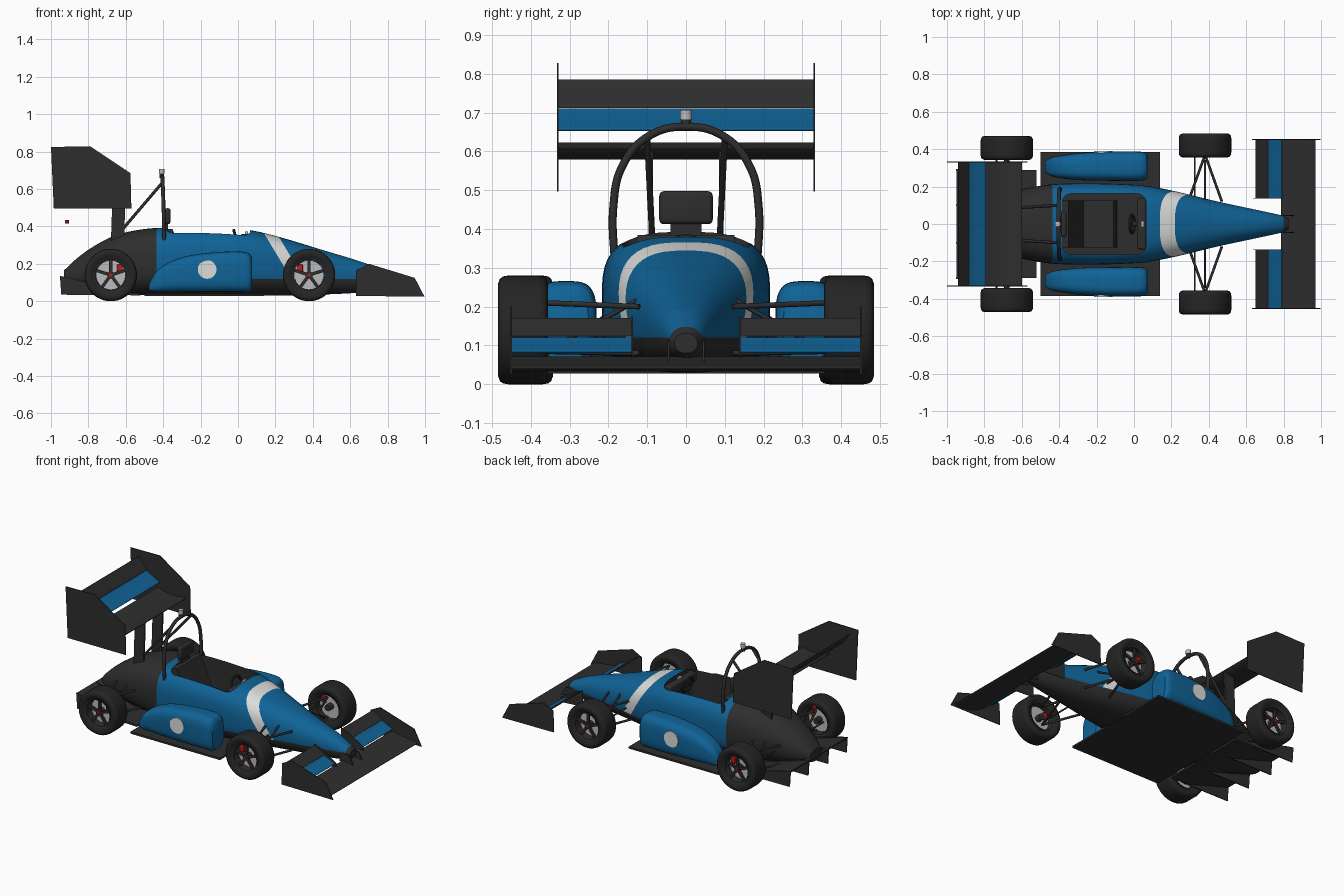
import bpy, bmesh, math
from mathutils import Vector, Matrix

if "Cube" in bpy.data.objects:
    bpy.data.objects.remove(bpy.data.objects["Cube"])

def material(name, r, g, b):
    m = bpy.data.materials.new(name)
    m.diffuse_color = (r, g, b, 1)
    m.use_nodes = True
    m.node_tree.nodes["Principled BSDF"].inputs["Base Color"].default_value = m.diffuse_color
    return m

BLUE = material("blue paint", 0.005, 0.125, 0.31)
CARBON = material("dark carbon", 0.027, 0.027, 0.027)
TYRE = material("tyre rubber", 0.018, 0.018, 0.018)
WHITE = material("white paint", 0.72, 0.72, 0.70)
SILVER = material("silver metal", 0.5, 0.5, 0.52)
RED = material("red", 0.55, 0.01, 0.01)

def finish(bm, name, mats, smooth=True):
    bmesh.ops.recalc_face_normals(bm, faces=bm.faces)
    me = bpy.data.meshes.new(name)
    bm.to_mesh(me)
    bm.free()
    ob = bpy.data.objects.new(name, me)
    bpy.context.collection.objects.link(ob)
    for m in mats:
        me.materials.append(m)
    if smooth:
        shade(ob)
    return ob

def select(ob):
    bpy.ops.object.select_all(action='DESELECT')
    ob.select_set(True)
    bpy.context.view_layer.objects.active = ob

def shade(ob):
    select(ob)
    bpy.ops.object.shade_smooth_by_angle(angle=math.radians(35))

def prism(name, pts, y0, y1, mat):
    """Side profile (x, z) extruded across y."""
    bm = bmesh.new()
    f = bm.faces.new([bm.verts.new((x, y0, z)) for x, z in pts])
    r = bmesh.ops.extrude_face_region(bm, geom=[f])
    bmesh.ops.translate(bm, vec=(0, y1 - y0, 0), verts=[v for v in r['geom'] if isinstance(v, bmesh.types.BMVert)])
    return finish(bm, name, [mat])

def box(name, c, size, mat, bevel=0.0, rot=None):
    bm = bmesh.new()
    bmesh.ops.create_cube(bm, size=1, matrix=Matrix.Diagonal((*size, 1)))
    if bevel:
        bmesh.ops.bevel(bm, geom=bm.edges[:], offset=bevel, segments=3, affect='EDGES', profile=0.5)
    bm.transform(Matrix.Translation(c) @ (rot or Matrix()))
    return finish(bm, name, [mat])

def rod(name, p, q, r, mat, n=12):
    p, q = Vector(p), Vector(q)
    m = Matrix.Translation((p + q) / 2) @ (q - p).to_track_quat('Z', 'Y').to_matrix().to_4x4()
    bm = bmesh.new()
    bmesh.ops.create_cone(bm, cap_ends=True, segments=n, radius1=r, radius2=r, depth=(q - p).length, matrix=m)
    return finish(bm, name, [mat])

def lathe(name, c, ring, mat, n=48):
    """Closed (radius, y) ring turned about the axle."""
    bm = bmesh.new()
    rows = [[bm.verts.new((c[0] + r * math.cos(a), c[1] + y, c[2] + r * math.sin(a))) for r, y in ring]
            for a in (2 * math.pi * i / n for i in range(n))]
    k = len(ring)
    for i in range(n):
        for j in range(k):
            A, B = rows[i], rows[(i + 1) % n]
            bm.faces.new((A[j], A[(j + 1) % k], B[(j + 1) % k], B[j]))
    return finish(bm, name, [mat])

def loft(stations, steps=5, n=48):
    """Superellipse sections (x, y, half width, bottom, top, power), splined along x."""
    bm, rows = bmesh.new(), []
    S = [stations[0]] + stations + [stations[-1]]
    fine = []
    for i in range(1, len(S) - 2):
        for t in (k / steps for k in range(steps)):
            s = []
            for a, b, c, d, x0, x1, x2, x3 in zip(S[i-1], S[i], S[i+1], S[i+2], *([S[i+j][0]] * 6 for j in (-1, 0, 1, 2))):
                h = x2 - x1
                m1, m2 = (c - a) / (x2 - x0) * h, (d - b) / (x3 - x1) * h
                s.append((2*t**3-3*t*t+1)*b + (t**3-2*t*t+t)*m1 + (3*t*t-2*t**3)*c + (t**3-t*t)*m2)
            fine.append([S[i][0] + t * (S[i+1][0] - S[i][0])] + s[1:])
    fine.append(stations[-1])
    for x, y, w, z0, z1, p in fine:
        row = []
        for k in range(n):
            a = 2 * math.pi * (k + 0.5) / n
            c, s = math.cos(a), math.sin(a)
            row.append(bm.verts.new((x, y + w * math.copysign(abs(c) ** (2 / p), c),
                                     (z0 + z1) / 2 + (z1 - z0) / 2 * math.copysign(abs(s) ** (2 / p), s))))
        rows.append(row)
    for A, B in zip(rows, rows[1:]):
        for k in range(n):
            bm.faces.new((A[k], A[(k + 1) % n], B[(k + 1) % n], B[k]))
    bm.faces.new(rows[0])
    bm.faces.new(rows[-1])
    return bm

def foil(name, le, te, thick, sag, y0, y1, mat):
    """Curved wing section from leading to trailing edge."""
    le, te = Vector(le), Vector(te)
    up, lo = [], []
    for t in (0, 0.03, 0.12, 0.3, 0.5, 0.75, 1):
        p = le.lerp(te, t) - Vector((0, sag * 4 * t * (1 - t)))
        h = thick * (math.sqrt(t) * (1 - t) * 1.3 + 0.08)
        up.append((p.x, p.y + h))
        lo.append((p.x, p.y - h))
    return prism(name, up + lo[::-1], y0, y1, mat)

# Body shell, split along the paint lines
bm = loft([(-0.93, 0, 0.06, 0.09, 0.165, 2.4), (-0.87, 0, 0.095, 0.07, 0.222, 2.3),
           (-0.79, 0, 0.13, 0.055, 0.282, 2.3), (-0.68, 0, 0.165, 0.04, 0.343, 2.4),
           (-0.57, 0, 0.192, 0.035, 0.375, 2.6), (-0.43, 0, 0.213, 0.03, 0.392, 2.9),
           (-0.2, 0, 0.217, 0.03, 0.388, 3.4), (0, 0, 0.21, 0.03, 0.383, 3.3),
           (0.08, 0, 0.202, 0.03, 0.378, 3.0), (0.235, 0, 0.172, 0.03, 0.34, 2.7),
           (0.44, 0, 0.122, 0.035, 0.278, 2.4), (0.7, 0, 0.066, 0.05, 0.197, 2.2),
           (0.8, 0, 0.043, 0.07, 0.148, 2.2), (0.825, 0, 0.03, 0.08, 0.132, 2.2)])
slant = Vector((1, 0, 0.6)).normalized()
cuts = [((-0.435, 0, 0), (1, 0, 0)), ((0.135, 0, 0.37), slant), ((0.215, 0, 0.35), slant),
        ((0, 0, 0.12), (0, 0, 1)), ((0.8, 0, 0), (1, 0, 0))]
for co, no in cuts:
    bmesh.ops.bisect_plane(bm, geom=bm.verts[:] + bm.edges[:] + bm.faces[:], plane_co=co, plane_no=no)
for f in bm.faces:
    c = f.calc_center_median()
    d = (c - Vector((0.135, 0, 0.37))).dot(slant)
    d2 = (c - Vector((0.215, 0, 0.35))).dot(slant)
    f.material_index = 1 if c.x < -0.435 or c.z < 0.12 or c.x > 0.8 else 2 if d > 0 > d2 else 0
body = finish(bm, "body_shell", [BLUE, CARBON, WHITE], False)

# Cockpit opening
bm = bmesh.new()
bmesh.ops.create_cube(bm, size=1, matrix=Matrix.Translation((-0.16, 0, 0.36)) @ Matrix.Diagonal((0.45, 0.325, 0.5, 1)))
bmesh.ops.bevel(bm, geom=[e for e in bm.edges if abs(e.verts[0].co.z - e.verts[1].co.z) > 0.1],
                offset=0.05, segments=5, affect='EDGES', profile=0.5)
for f in bm.faces:
    f.material_index = 1
cutter = finish(bm, "cockpit_cutter", [BLUE, CARBON, WHITE], False)
cutter.hide_render = True
mod = body.modifiers.new("cockpit", 'BOOLEAN')
mod.object, mod.operation, mod.solver = cutter, 'DIFFERENCE', 'EXACT'
select(body)
bpy.ops.object.modifier_apply(modifier=mod.name)
bpy.data.objects.remove(cutter)
shade(body)

# Seat, headrest, dashboard and steering wheel
prism("seat", [(-0.385, 0.385), (-0.35, 0.385), (-0.27, 0.2), (-0.11, 0.19), (-0.09, 0.13), (-0.385, 0.13)], -0.125, 0.125, CARBON)
box("headrest", (-0.376, 0, 0.455), (0.03, 0.138, 0.085), CARBON, 0.012)
box("headrest_post", (-0.385, 0, 0.395), (0.02, 0.08, 0.07), CARBON)
box("dashboard", (0.04, 0, 0.33), (0.05, 0.27, 0.06), CARBON, 0.01)
box("dash_display", (0.045, 0, 0.366), (0.016, 0.03, 0.012), SILVER)
bpy.ops.mesh.primitive_torus_add(location=(-0.01, 0, 0.333), rotation=(0, math.radians(75), 0),
                                 major_radius=0.048, minor_radius=0.008, major_segments=32, minor_segments=10)
wheel = bpy.context.object
wheel.name = "steering_wheel"
wheel.data.materials.append(CARBON)
shade(wheel)
rod("steering_column", (-0.01, 0, 0.333), (0.05, 0, 0.32), 0.014, CARBON)

# Roll hoop, braces and camera
half = [(-0.395, 0.183, 0.3), (-0.397, 0.187, 0.46), (-0.4, 0.165, 0.56), (-0.403, 0.1, 0.637)]
path = half + [(-0.404, 0, 0.664)] + [(x, -y, z) for x, y, z in half[::-1]]
cu = bpy.data.curves.new("roll_hoop", 'CURVE')
cu.dimensions, cu.bevel_depth, cu.bevel_resolution, cu.use_fill_caps = '3D', 0.0105, 3, True
sp = cu.splines.new('BEZIER')
sp.bezier_points.add(len(path) - 1)
for bp, co in zip(sp.bezier_points, path):
    bp.co, bp.handle_left_type, bp.handle_right_type = co, 'AUTO', 'AUTO'
cu.materials.append(CARBON)
hoop = bpy.data.objects.new("roll_hoop", cu)
bpy.context.collection.objects.link(hoop)
select(hoop)
bpy.ops.object.convert(target='MESH')
rod("camera_base", (-0.408, 0, 0.66), (-0.408, 0, 0.685), 0.013, CARBON, 20)
rod("camera_top", (-0.408, 0, 0.682), (-0.408, 0, 0.707), 0.015, SILVER, 20)

# Floor and diffuser
box("floor", (-0.18, 0, 0.034), (0.64, 0.77, 0.012), CARBON)
prism("diffuser", [(-0.52, 0.03), (-0.65, 0.035), (-0.95, 0.125), (-0.95, 0.135), (-0.65, 0.047), (-0.52, 0.042)], -0.29, 0.29, CARBON)
for y in (-0.29, -0.1, 0.1, 0.29):
    prism("diffuser_fin", [(-0.6, 0.032), (-0.945, 0.035), (-0.952, 0.135), (-0.9, 0.125), (-0.6, 0.046)], y - 0.003, y + 0.003, CARBON)

# Wings
foil("rear_wing_main", (-0.6, 0.605), (-0.8, 0.622), 0.018, 0.024, -0.33, 0.33, CARBON)
foil("rear_wing_blue_flap", (-0.79, 0.655), (-0.885, 0.71), 0.01, 0.006, -0.33, 0.33, BLUE)
foil("rear_wing_top_flap", (-0.88, 0.712), (-0.94, 0.785), 0.008, 0.004, -0.33, 0.33, CARBON)
foil("front_wing_main", (0.97, 0.04), (0.785, 0.07), 0.015, 0.008, -0.45, 0.45, CARBON)
box("rain_light_housing", (-0.91, 0, 0.425), (0.012, 0.04, 0.018), CARBON)
box("rain_light", (-0.918, 0, 0.425), (0.012, 0.034, 0.02), RED)

for s, side in ((-1, "right"), (1, "left")):
    prism(side + "_rear_endplate", [(-1, 0.825), (-0.79, 0.828), (-0.575, 0.685), (-0.57, 0.497), (-0.985, 0.497)],
          s * 0.328, s * 0.333, CARBON)
    prism(side + "_wing_pylon", [(-0.68, 0.3), (-0.61, 0.3), (-0.6, 0.6), (-0.67, 0.6)], s * 0.085, s * 0.097, CARBON)
    foil(side + "_front_blue_flap", (0.79, 0.082), (0.715, 0.12), 0.009, 0.004, s * 0.138, s * 0.45, BLUE)
    foil(side + "_front_top_flap", (0.718, 0.124), (0.65, 0.17), 0.008, 0.004, s * 0.138, s * 0.45, CARBON)
    prism(side + "_front_endplate", [(0.63, 0.028), (0.632, 0.165), (0.7, 0.2), (0.945, 0.125), (0.997, 0.025)],
          s * 0.449, s * 0.454, CARBON)
    prism(side + "_flap_inner_plate", [(0.64, 0.07), (0.64, 0.175), (0.7, 0.15), (0.8, 0.09), (0.8, 0.06)],
          s * 0.136, s * 0.14, CARBON)
    prism(side + "_nose_mount", [(0.76, 0.06), (0.76, 0.12), (0.83, 0.11), (0.86, 0.05)], s * 0.042, s * 0.048, CARBON)
    rod(side + "_hoop_brace", (-0.402, s * 0.1, 0.637), (-0.66, s * 0.085, 0.335), 0.008, CARBON)
    # Sidepod with its plain number disc
    bm = loft([(-0.475, s * 0.305, 0.03, 0.055, 0.095, 3), (-0.44, s * 0.305, 0.05, 0.05, 0.155, 3),
               (-0.38, s * 0.305, 0.062, 0.05, 0.202, 3), (-0.28, s * 0.307, 0.073, 0.05, 0.24, 3.3),
               (-0.12, s * 0.309, 0.078, 0.05, 0.262, 3.5), (0.02, s * 0.309, 0.078, 0.05, 0.265, 3.5),
               (0.06, s * 0.309, 0.073, 0.05, 0.255, 3.3), (0.075, s * 0.309, 0.058, 0.06, 0.235, 3)])
    finish(bm, side + "_sidepod", [BLUE])
    rod(side + "_number_disc", (-0.165, s * 0.3805, 0.17), (-0.165, s * 0.3895, 0.17), 0.05, WHITE, 40)

    for end, x, yc, inner, spread, k in (("front", 0.38, 0.42, 0.12, 0.09, -1), ("rear", -0.68, 0.407, 0.14, 0.09, 1)):
        n, c, w = end + "_" + side, (x, s * yc, 0.14), 0.064
        # Wheel: tyre, rim, spokes, brake and hub
        prof = [(0.088, 0.8), (0.105, 0.95), (0.12, 1), (0.132, 0.93), (0.138, 0.8), (0.14, 0.6)]
        lathe(n + "_tyre", c, [(r, -y * w) for r, y in prof] + [(r, y * w) for r, y in prof[::-1]], TYRE)
        lathe(n + "_rim", c, [(0.082, -0.052), (0.09, -0.055), (0.09, 0.055), (0.082, 0.052)], CARBON)
        for i in range(5):
            a = math.pi / 2 + i * 2 * math.pi / 5
            box(n + "_spoke", (x + 0.045 * math.cos(a), c[1] + s * 0.036, 0.14 + 0.045 * math.sin(a)),
                (0.084, 0.012, 0.017), CARBON, 0, Matrix.Rotation(-a, 4, 'Y'))
        rod(n + "_brake_disc", (x, c[1] - s * 0.012, 0.14), (x, c[1] + s * 0.004, 0.14), 0.079, SILVER, 40)
        rod(n + "_hub", (x, c[1] - s * 0.05, 0.14), (x, c[1] + s * 0.044, 0.14), 0.02, CARBON, 20)
        rod(n + "_hub_nut", (x, c[1] + s * 0.04, 0.14), (x, c[1] + s * 0.052, 0.14), 0.01, RED, 6)
        box(n + "_caliper", (x + k * 0.048, c[1] - s * 0.002, 0.174), (0.03, 0.04, 0.045), RED, 0.004)
        # Suspension arms
        yo = s * (yc - 0.05)
        for dx in (-spread, spread):
            rod(n + "_upper_arm", (x, yo, 0.21), (x + dx, s * inner, 0.2), 0.007, CARBON)
            rod(n + "_lower_arm", (x, yo, 0.085), (x + dx, s * inner, 0.08), 0.007, CARBON)
        rod(n + "_pushrod", (x, s * (yc - 0.08), 0.095), (x, s * inner, 0.22), 0.006, CARBON)
        rod(n + "_tie_rod", (x - 0.055, yo, 0.15), (x - 0.055, s * inner, 0.15), 0.005, CARBON)
